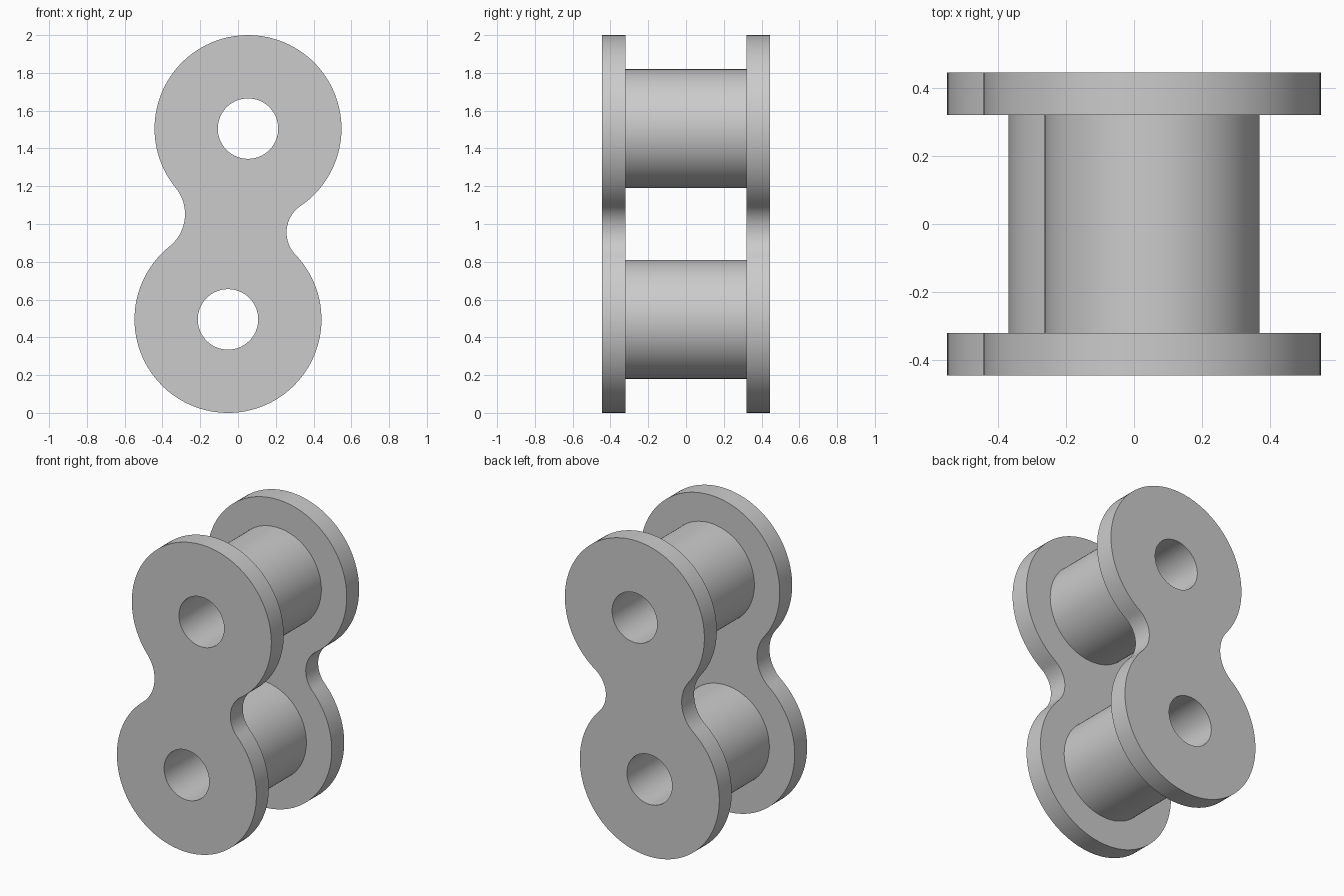
import bpy
import bmesh
from math import pi, cos, sin, atan2, sqrt, radians, tau
from mathutils import Vector

cube = bpy.data.objects.get("Cube")
if cube:
    bpy.data.objects.remove(cube, do_unlink=True)

# Main dimensions
LOBE_R, HOLE_R, SLEEVE_R = 0.495, 0.16, 0.315
INNER_Y, OUTER_Y = 0.319, 0.445
TOP = Vector((0.053, 1.505))
BOTTOM = Vector((-0.053, 0.495))
MIDDLE = (TOP + BOTTOM) / 2

steel = bpy.data.materials.new("steel grey")
steel.use_nodes = True
grey = (0.6, 0.6, 0.6, 1)
steel.diffuse_color = grey
steel.node_tree.nodes["Principled BSDF"].inputs["Base Color"].default_value = grey


def arc(centre, radius, start, end, steps):
    """Points along an arc, without its end point."""
    angles = [start + (end - start) * i / steps for i in range(steps)]
    return [centre + radius * Vector((cos(a), sin(a))) for a in angles]


def circle(centre, radius):
    return arc(centre, radius, 0, tau, 96)


def angle(a, b):
    d = b - a
    return atan2(d.y, d.x)


def link_outline(right_fillet, left_fillet):
    """Two round lobes joined by a concave fillet on each side."""
    axis = (TOP - BOTTOM).normalized()
    across = Vector((axis.y, -axis.x))
    half = (TOP - MIDDLE).length

    def fillet_centre(radius, side):
        return MIDDLE + across * side * sqrt((LOBE_R + radius) ** 2 - half ** 2)

    right = fillet_centre(right_fillet, 1)
    left = fillet_centre(left_fillet, -1)

    def ccw(a, b):
        return a, a + (b - a) % tau

    def cw(a, b):
        return a, a - (a - b) % tau

    return (arc(TOP, LOBE_R, *ccw(angle(TOP, right), angle(TOP, left)), 80)
            + arc(left, left_fillet, *cw(angle(left, TOP), angle(left, BOTTOM)), 24)
            + arc(BOTTOM, LOBE_R, *ccw(angle(BOTTOM, left), angle(BOTTOM, right)), 80)
            + arc(right, right_fillet, *cw(angle(right, BOTTOM), angle(right, TOP)), 24))


def extruded_part(name, loops, y0, y1):
    """Fill the outer loop minus its holes and extrude it along y."""
    bm = bmesh.new()
    edges = []
    for loop in loops:
        verts = [bm.verts.new((p.x, y0, p.y)) for p in loop]
        edges += [bm.edges.new((v, verts[i - 1])) for i, v in enumerate(verts)]
    bmesh.ops.triangle_fill(bm, edges=edges, use_beauty=True, normal=(0, -1, 0))
    result = bmesh.ops.extrude_face_region(bm, geom=bm.faces[:], use_keep_orig=True)
    moved = [g for g in result["geom"] if isinstance(g, bmesh.types.BMVert)]
    bmesh.ops.translate(bm, verts=moved, vec=(0, y1 - y0, 0))
    bmesh.ops.recalc_face_normals(bm, faces=bm.faces[:])
    mesh = bpy.data.meshes.new(name)
    bm.to_mesh(mesh)
    bm.free()
    mesh.materials.append(steel)
    obj = bpy.data.objects.new(name, mesh)
    bpy.context.collection.objects.link(obj)
    bpy.ops.object.select_all(action='DESELECT')
    obj.select_set(True)
    bpy.context.view_layer.objects.active = obj
    bpy.ops.object.shade_smooth_by_angle(angle=radians(30))


# Side plates with two bores
plate = [link_outline(0.17, 0.22), circle(TOP, HOLE_R), circle(BOTTOM, HOLE_R)]
extruded_part("front_plate", plate, -OUTER_Y, -INNER_Y)
extruded_part("back_plate", plate, INNER_Y, OUTER_Y)

# Hollow sleeves between the plates
for name, centre in (("top_sleeve", TOP), ("bottom_sleeve", BOTTOM)):
    extruded_part(name, [circle(centre, SLEEVE_R), circle(centre, HOLE_R)], -INNER_Y, INNER_Y)
